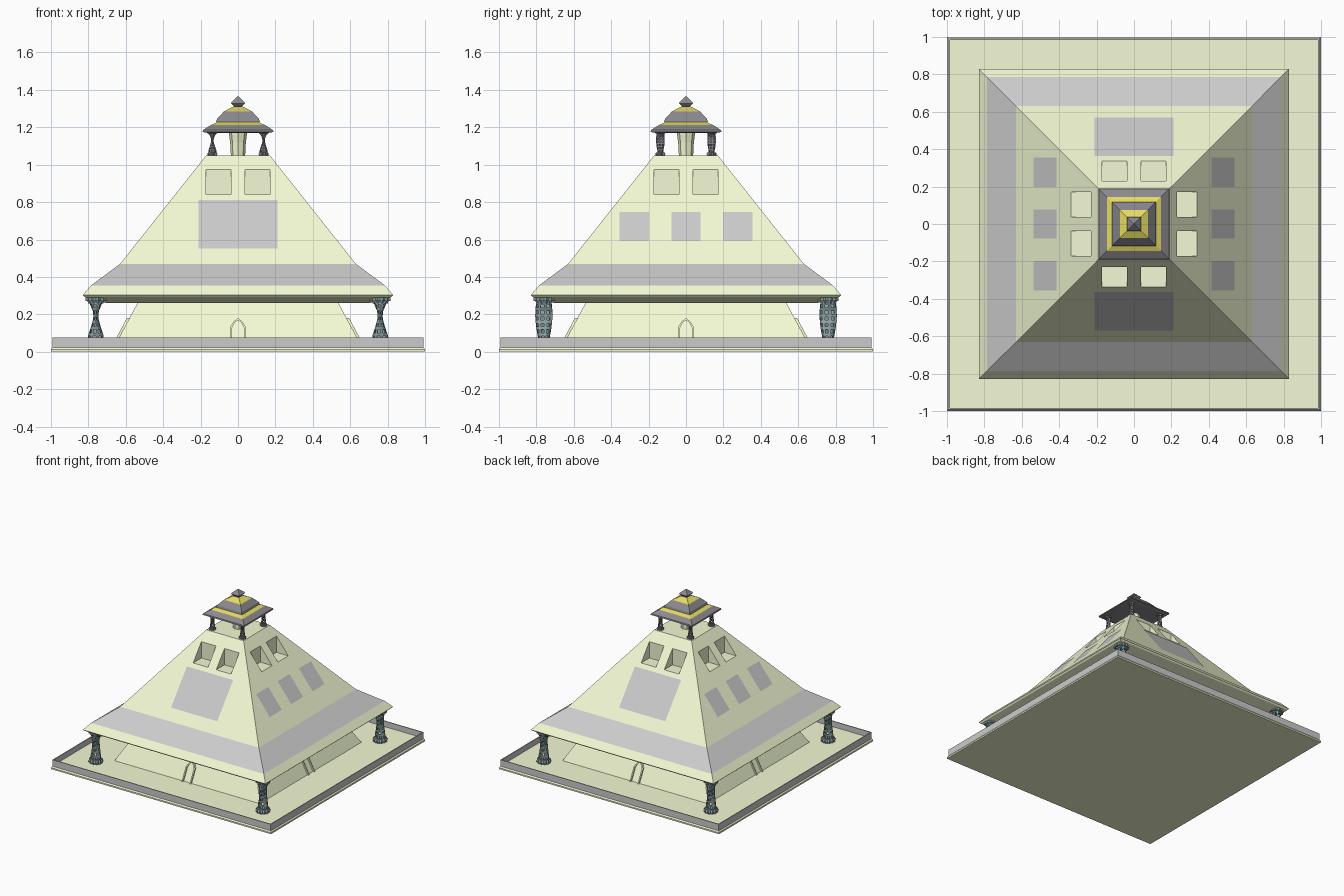
import bpy, bmesh
from math import pi, cos, sin
from mathutils import Matrix, Vector

if "Cube" in bpy.data.objects:
    bpy.data.objects.remove(bpy.data.objects["Cube"])


def material(name, rgb):
    m = bpy.data.materials.new(name)
    m.diffuse_color = (*rgb, 1)
    m.use_nodes = True
    m.node_tree.nodes["Principled BSDF"].inputs["Base Color"].default_value = m.diffuse_color
    return m


GREEN = material("pale_green", (0.90, 0.96, 0.66))
GREY = material("plain_grey", (0.77, 0.77, 0.77))
DARK = material("charcoal", (0.26, 0.25, 0.27))
YELLOW = material("mustard", (0.78, 0.71, 0.12))
SLATE = material("slate", (0.27, 0.36, 0.37))


def finish(bm, name, mats):
    bmesh.ops.recalc_face_normals(bm, faces=bm.faces[:])
    me = bpy.data.meshes.new(name)
    bm.to_mesh(me)
    bm.free()
    for m in mats:
        me.materials.append(m)
    ob = bpy.data.objects.new(name, me)
    bpy.context.collection.objects.link(ob)
    return ob


def loft(bm, rings, closed=False, caps=True):
    """Bridge rings of points; returns the faces row by row."""
    vs = [[bm.verts.new(p) for p in r] for r in rings]
    n = len(vs[0])
    pairs = list(zip(vs, vs[1:])) + ([(vs[-1], vs[0])] if closed else [])
    rows = [[bm.faces.new((a[i], a[(i + 1) % n], b[(i + 1) % n], b[i])) for i in range(n)]
            for a, b in pairs]
    if caps and not closed:
        bm.faces.new(vs[0][::-1])
        bm.faces.new(vs[-1])
    return rows


def square(h, z):
    return [(-h, -h, z), (h, -h, z), (h, h, z), (-h, h, z)]


def square_tier(name, profile, mats, slots=(), closed=False):
    """Square stack from (half width, z) points; slots gives a material per band."""
    bm = bmesh.new()
    rows = loft(bm, [square(h, z) for h, z in profile], closed)
    for row, s in zip(rows, slots):
        for f in row:
            f.material_index = s
    return finish(bm, name, mats)


def turn(side):
    return Matrix.Rotation(side * pi / 2, 4, 'Z')


# base slab and thin parapet
square_tier("base_slab", [(1, 0), (1, .012), (.99, .025), (.985, .03)], [GREEN])
square_tier("parapet", [(.992, .022), (.992, .076), (.985, .076), (.985, .022)], [GREY], closed=True)

# sloping inner walls under the roof
square_tier("inner_walls", [(.66, .03), (.535, .265)], [GREEN])

# main roof with grey lower band
roof = square_tier("main_roof", [(.70, .26), (.82, .293), (.83, .303), (.785, .355),
                                 (.63, .47), (.17, 1.05)],
                   [GREEN, GREY], (0, 0, 0, 1, 0))


def roof_half(z):
    return .63 - .46 * (z - .47) / .58


# two stepped niches on each roof face
bm = bmesh.new()
for side in range(4):
    for cx in (-.105, .105):
        m = turn(side) @ Matrix.Translation((cx, -.38, .9075)) @ Matrix.Diagonal((.134, .30, .135, 1))
        bmesh.ops.create_cube(bm, size=1, matrix=m)
cutter = finish(bm, "niche_cutter", [GREEN])
cutter.hide_render = True
mod = roof.modifiers.new("niches", 'BOOLEAN')
mod.operation = 'DIFFERENCE'
mod.solver = 'EXACT'
mod.object = cutter
bpy.context.view_layer.objects.active = roof
bpy.ops.object.modifier_apply(modifier="niches")
bpy.data.objects.remove(cutter)


# grey panels lying on the roof faces
def roof_panel(name, side, x0, x1, z0, z1):
    bm = bmesh.new()
    pts = [(x, -roof_half(z) - .003, z + .002) for x, z in ((x0, z0), (x1, z0), (x1, z1), (x0, z1))]
    bm.faces.new([bm.verts.new(turn(side) @ Vector(p)) for p in pts])
    me = finish(bm, name, [GREY]).data
    if me.polygons[0].normal.z < 0:
        me.flip_normals()


for side, label in ((0, "front"), (2, "back")):
    roof_panel(label + "_large_panel", side, -.21, .21, .55, .81)
for side, label in ((1, "right"), (3, "left")):
    for k in (-1, 0, 1):
        roof_panel(f"{label}_small_panel_{k + 2}", side, k * .277 - .078, k * .277 + .078, .59, .745)

# pointed door frames on the four inner walls
for side in range(4):
    def ring(w, shoulder, peak, off):
        pts = [(-w, .03), (w, .03), (w, shoulder), (w * .6, shoulder + .025), (0, peak),
               (-w * .6, shoulder + .025), (-w, shoulder)]
        return [turn(side) @ Vector((x, -(.66 - .532 * (z - .03)) - off, z)) for x, z in pts]
    bm = bmesh.new()
    loft(bm, [ring(.041, .135, .18, -.004), ring(.041, .135, .18, .014),
              ring(.031, .13, .168, .014), ring(.031, .13, .168, -.004)], caps=False)
    finish(bm, f"door_frame_{side + 1}", [GREEN])


# pierced pillars: wide in x at the ends, wide in y at the middle
def oval(rx, ry, z, n=16):
    return [(rx * cos(2 * pi * i / n), ry * sin(2 * pi * i / n), z) for i in range(n)]


def scallop(r, z, n=24):
    return [((r if i % 2 else r * .86) * cos(2 * pi * i / n),
             (r if i % 2 else r * .86) * sin(2 * pi * i / n), z) for i in range(n)]


SHAFT = [(.05, .043, .030), (.085, .042, .033), (.13, .027, .041), (.18, .013, .046),
         (.215, .015, .046), (.25, .030, .043), (.27, .036, .040)]


def shaft_ring(z):
    for (z0, a0, b0), (z1, a1, b1) in zip(SHAFT, SHAFT[1:]):
        if z <= z1 + 1e-6:
            t = (z - z0) / (z1 - z0)
            return oval(a0 + t * (a1 - a0), b0 + t * (b1 - b0), z)


def pillar(name, loc, scale):
    bm = bmesh.new()
    rows = loft(bm, [shaft_ring(.05 + .22 * i / 13) for i in range(14)], caps=False)
    holes = [f for j, row in enumerate(rows) for i, f in enumerate(row) if j % 2 and i % 2]
    bmesh.ops.delete(bm, geom=holes, context='FACES_ONLY')
    bmesh.ops.recalc_face_normals(bm, faces=bm.faces[:])
    bmesh.ops.solidify(bm, geom=bm.faces[:], thickness=.003)
    # scalloped foot and stepped capital
    loft(bm, [scallop(.052, .03), scallop(.056, .045), scallop(.048, .062)])
    loft(bm, [scallop(.042, .258), scallop(.046, .270), scallop(.056, .272), scallop(.056, .292)])
    bmesh.ops.translate(bm, verts=bm.verts[:], vec=(0, 0, -.03))
    bmesh.ops.transform(bm, matrix=Matrix.Translation(loc) @ Matrix.Diagonal((*scale, 1)),
                        verts=bm.verts[:])
    finish(bm, name, [mat])


for i, (sx, sy) in enumerate(((-1, -1), (1, -1), (1, 1), (-1, 1))):
    mat = SLATE
    pillar(f"eave_pillar_{i + 1}", (sx * .76, sy * .76, .03), (1, 1, 1))
    mat = DARK
    pillar(f"cupola_pillar_{i + 1}", (sx * .137, sy * .137, 1.05), (.5, .5, .49))

# central shaft of the cupola
bm = bmesh.new()
loft(bm, [oval(.038, .038, 1.045, 8), oval(.042, .042, 1.12, 8), oval(.05, .05, 1.18, 8)])
finish(bm, "cupola_core", [GREEN])

# tiered cupola roof with mustard bands
square_tier("cupola_roof",
            [(.16, 1.17), (.19, 1.175), (.187, 1.185), (.145, 1.212), (.108, 1.228),
             (.117, 1.228), (.112, 1.245), (.075, 1.285), (.03, 1.308),
             (.022, 1.312), (.038, 1.328), (.036, 1.334), (.002, 1.366)],
            [DARK, YELLOW], (0, 0, 0, 1, 0, 0, 0, 1, 0, 0, 0, 0))
